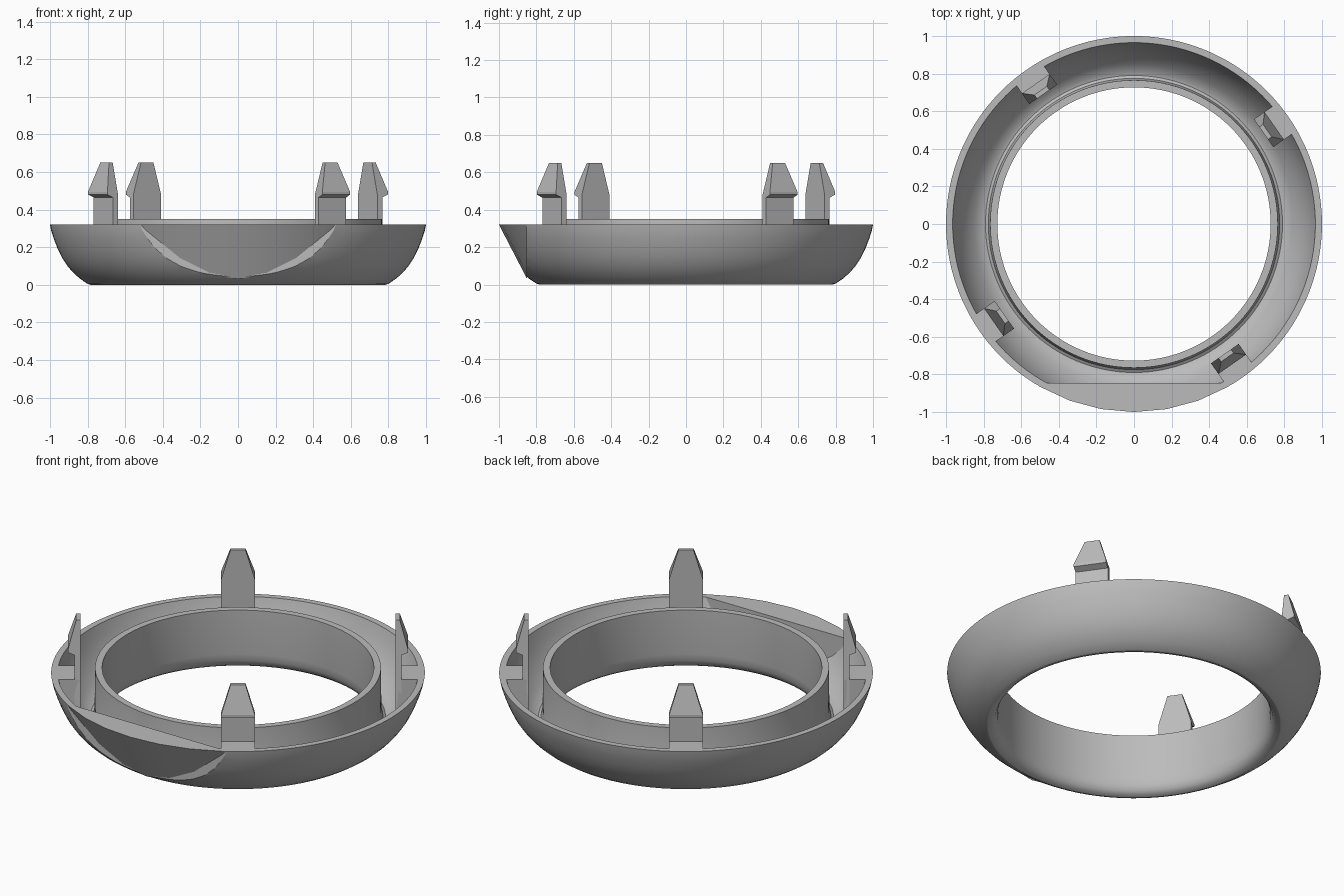
import bpy, bmesh, math
from mathutils import Matrix

if "Cube" in bpy.data.objects:
    bpy.data.objects.remove(bpy.data.objects["Cube"])

grey = bpy.data.materials.new("plain grey")
grey.use_nodes = True
GREY = (0.5, 0.5, 0.5, 1)
grey.diffuse_color = GREY
grey.node_tree.nodes["Principled BSDF"].inputs["Base Color"].default_value = GREY

FLAT_Y = -0.85      # plane where the front of the ring is cut off
RIM_Z = 0.32


def finish(bm, name, smooth=False):
    bmesh.ops.recalc_face_normals(bm, faces=bm.faces)
    mesh = bpy.data.meshes.new(name)
    bm.to_mesh(mesh)
    bm.free()
    mesh.materials.append(grey)
    obj = bpy.data.objects.new(name, mesh)
    bpy.context.collection.objects.link(obj)
    if smooth:
        bpy.ops.object.select_all(action="DESELECT")
        obj.select_set(True)
        bpy.context.view_layer.objects.active = obj
        bpy.ops.object.shade_smooth_by_angle(angle=math.radians(32))
    return obj


def revolve(profile, steps, closed):
    bm = bmesh.new()
    verts = [bm.verts.new((0, -r, z)) for r, z in profile]
    pairs = list(zip(verts, verts[1:] + verts[:1]))
    edges = [bm.edges.new(p) for p in (pairs if closed else pairs[:-1])]
    bmesh.ops.spin(bm, geom=verts + edges, cent=(0, 0, 0), axis=(0, 0, 1),
                   angle=math.tau, steps=steps, use_merge=False)
    bmesh.ops.remove_doubles(bm, verts=bm.verts, dist=0.0005)
    return bm


def cut(bm, y, keep_front, fill):
    side = 1 if keep_front else -1
    res = bmesh.ops.bisect_plane(bm, geom=bm.verts[:] + bm.edges[:] + bm.faces[:],
                                 plane_co=(0, y, 0), plane_no=(0, side, 0),
                                 clear_outer=True)
    if fill:
        rim = [e for e in res["geom_cut"] if isinstance(e, bmesh.types.BMEdge)]
        bmesh.ops.contextual_create(bm, geom=rim)


# Curved outer skin, from the bottom to the rim
outer = [(0.80, 0.005), (0.84, 0.032), (0.875, 0.063), (0.905, 0.097),
         (0.935, 0.142), (0.96, 0.193), (0.98, 0.245), (0.993, 0.285), (1.0, RIM_Z)]
cavity = [(0.965, RIM_Z), (0.947, 0.255), (0.922, 0.195), (0.89, 0.14),
          (0.85, 0.092), (0.81, 0.06), (0.79, 0.055), (0.775, 0.065), (0.768, 0.09)]
collar = [(0.765, 0.35), (0.727, 0.35), (0.727, 0.09), (0.732, 0.05),
          (0.745, 0.02), (0.765, 0.005), (0.785, 0.0)]

# Hollow ring with an open channel on top
bm = revolve(outer + cavity + collar, 128, True)
cut(bm, FLAT_Y, False, False)
finish(bm, "ring_shell", True)

# Flat wall that closes the channel at the cut
bm = revolve([(0, 0.005)] + outer + [(0, RIM_Z)], 128, False)
cut(bm, FLAT_Y - 0.004, False, True)
cut(bm, FLAT_Y + 0.004, True, True)
finish(bm, "front_wall")

# Conical front lip with a faceted edge
bm = revolve([(0, 0.025), (0.847, 0.025), (1.0, RIM_Z), (0, RIM_Z)], 36, False)
cut(bm, FLAT_Y, True, True)
finish(bm, "front_lip", True)


def prism(bm, profile, half):
    sides = [[bm.verts.new((r, s * half, z)) for r, z in profile] for s in (-1, 1)]
    for s in sides:
        bm.faces.new(s)
    for i in range(len(profile)):
        j = (i + 1) % len(profile)
        bm.faces.new((sides[0][i], sides[0][j], sides[1][j], sides[1][i]))


# Four snap clips, each on a block joined to the outer wall
BARB_Z, TOP_Z = 0.48, 0.65
for i, place in enumerate(("left_back", "right_back", "right_front", "left_front")):
    turn = Matrix.Rotation(math.radians(35 + 90 * i), 4, "Z")
    bm = bmesh.new()
    prism(bm, [(0.842, 0.07), (0.875, 0.09), (0.875, 0.465), (0.911, BARB_Z),
               (0.911, 0.495), (0.866, TOP_Z), (0.842, TOP_Z), (0.842, BARB_Z)], 0.09)
    for v in bm.verts:
        if v.co.z > TOP_Z - 0.01:
            v.co.y *= 0.45
    bm.transform(turn)
    finish(bm, "clip_" + place)

    bm = bmesh.new()
    prism(bm, [(0.843, 0.07), (0.9, 0.13), (0.95, 0.23), (0.972, RIM_Z), (0.843, RIM_Z)], 0.09)
    bm.transform(turn)
    finish(bm, "clip_block_" + place)
